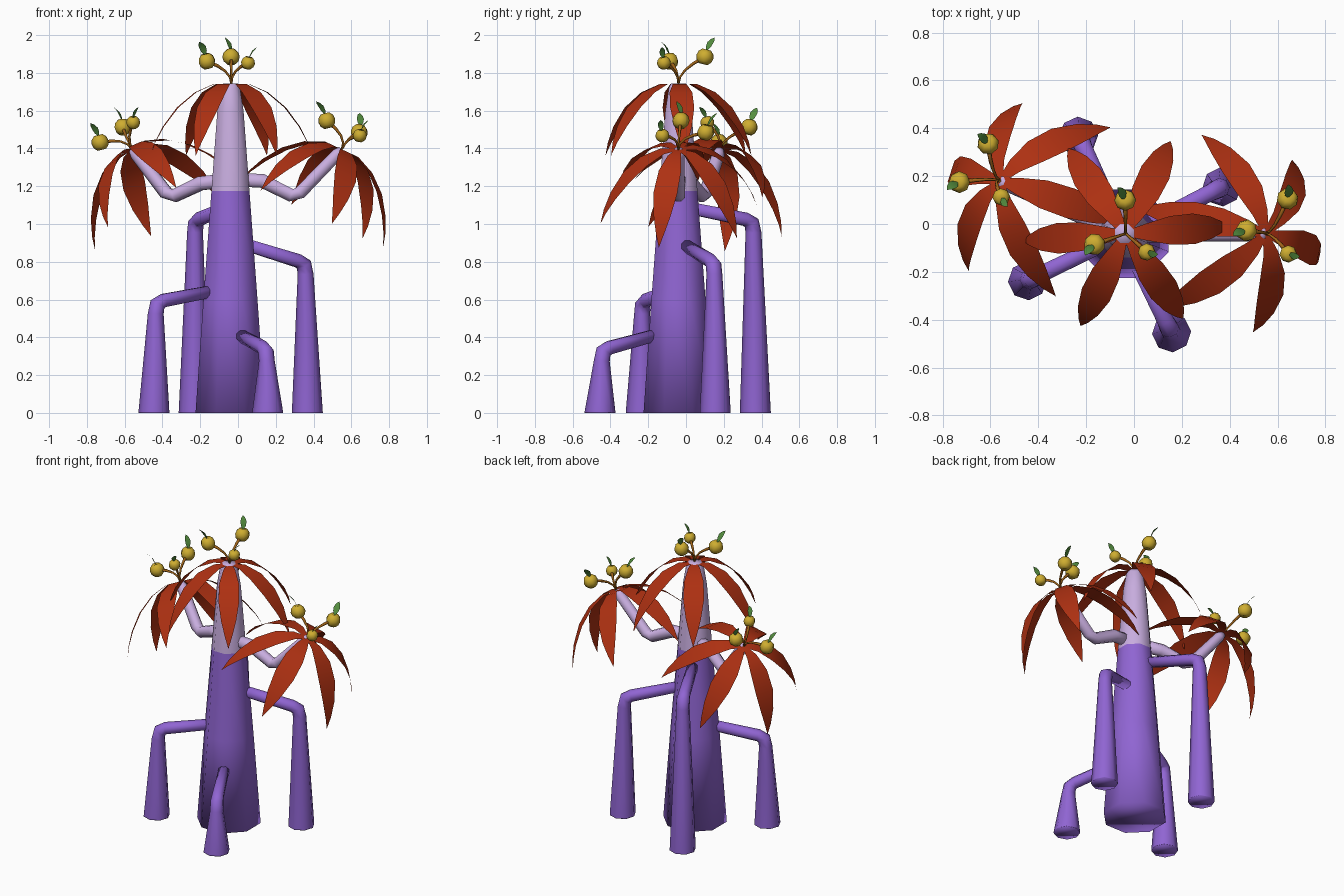
import bpy, bmesh, math
from mathutils import Vector, Matrix

if "Cube" in bpy.data.objects:
    bpy.data.objects.remove(bpy.data.objects["Cube"])


def material(name, rgb):
    m = bpy.data.materials.new(name)
    m.diffuse_color = (*rgb, 1)
    m.use_nodes = True
    m.node_tree.nodes["Principled BSDF"].inputs["Base Color"].default_value = m.diffuse_color
    return m


PURPLE = material("purple bark", (0.28, 0.13, 0.65))
LILAC = material("lilac bark", (0.58, 0.42, 0.74))
RED = material("rust red leaf", (0.42, 0.03, 0.006))
YELLOW = material("yellow fruit", (0.62, 0.42, 0.03))
GREEN = material("green leaf", (0.09, 0.27, 0.05))
BROWN = material("amber stem", (0.36, 0.13, 0.01))


def finish(name, bm, mats, rule=None, smooth=True, recalc=True):
    if recalc:
        bmesh.ops.recalc_face_normals(bm, faces=bm.faces[:])
    for f in bm.faces:
        f.smooth = smooth
        if rule:
            f.material_index = rule(f)
    me = bpy.data.meshes.new(name)
    bm.to_mesh(me)
    bm.free()
    for m in mats:
        me.materials.append(m)
    ob = bpy.data.objects.new(name, me)
    bpy.context.collection.objects.link(ob)
    return ob


def tube(bm, pts, radii, sides=8, normal=None):
    """Sweep a polygon along a path lying in a vertical plane."""
    pts = [Vector(p) for p in pts]
    if normal is None:
        d = pts[-1] - pts[0]
        normal = Vector((-d.y, d.x, 0))
        if normal.length < 1e-5:
            normal = Vector((0, 1, 0))
    n = normal.normalized()
    rings = []
    for i, (p, r) in enumerate(zip(pts, radii)):
        a, b = pts[max(i - 1, 0)], pts[min(i + 1, len(pts) - 1)]
        u = (b - a).normalized().cross(n).normalized()
        ring = []
        for k in range(sides):
            t = 2 * math.pi * (k + 0.5) / sides
            v = p + r * (math.cos(t) * u + math.sin(t) * n)
            ring.append(bm.verts.new((v.x, v.y, max(v.z, 0))))
        rings.append(ring)
    for a, b in zip(rings, rings[1:]):
        for k in range(sides):
            j = (k + 1) % sides
            bm.faces.new((a[k], a[j], b[j], b[k]))
    bm.faces.new(rings[0])
    bm.faces.new(rings[-1])


def limb(name, start, end, steps, mat):
    """steps: (fraction from start to end in plan, height, radius)."""
    bm = bmesh.new()
    s, e = Vector(start), Vector(end)
    pts = [(*s.lerp(e, t), z) for t, z, r in steps]
    tube(bm, pts, [r for t, z, r in steps])
    return finish(name, bm, [mat])


def blade(bm, profile, matrix):
    """Flat bent leaf. profile: (reach, height, half width)."""
    prev = None
    for x, z, w in profile:
        if w == 0:
            cur = [bm.verts.new(matrix @ Vector((x, 0, z)))]
        else:
            cur = [bm.verts.new(matrix @ Vector((x, s * w, z))) for s in (-1, 1)]
        if prev:
            if len(cur) == 1:
                bm.faces.new((prev[0], cur[0], prev[1]))
            else:
                bm.faces.new((prev[0], cur[0], cur[1], prev[1]))
        prev = cur


# trunk: purple below, lilac above
bm = bmesh.new()
tube(bm, [(-0.04, -0.04, z) for z in (0, 0.6, 1.175, 1.6, 1.72, 1.745)],
     [0.2, 0.155, 0.109, 0.075, 0.055, 0.042], normal=Vector((0, 1, 0)))
finish("trunk", bm, [PURPLE, LILAC],
       lambda f: 1 if f.calc_center_median().z > 1.175 else 0)

# stilt roots: start, foot, attach height, knee height
ROOTS = {
    "left_root": ((-0.13, -0.085), (-0.445, -0.237), 0.645, 0.575),
    "front_root": ((0.005, -0.15), (0.157, -0.455), 0.415, 0.325),
    "right_root": ((0.06, 0.0), (0.367, 0.155), 0.885, 0.785),
    "back_root": ((-0.08, 0.04), (-0.232, 0.367), 1.08, 1.005),
}
for name, (s, e, za, zk) in ROOTS.items():
    limb(name, s, e, [(0, za, 0.034), (0.84, zk + 0.02, 0.038), (0.94, zk, 0.042),
                      (0.97, zk - 0.05, 0.042), (1.0, 0.004, 0.082),
                      (1.0, 0.0, 0.082)], PURPLE)

# lilac branches
limb("right_branch", (-0.035, -0.04), (0.55, -0.04),
     [(0.06, 1.235, 0.04), (0.28, 1.228, 0.04), (0.54, 1.152, 0.037),
      (0.62, 1.165, 0.037), (0.96, 1.37, 0.034), (1.0, 1.395, 0.022)], LILAC)
limb("left_branch", (-0.035, -0.04), (-0.56, 0.18),
     [(0.06, 1.23, 0.04), (0.31, 1.215, 0.04), (0.57, 1.15, 0.037),
      (0.66, 1.165, 0.037), (0.96, 1.37, 0.034), (1.0, 1.395, 0.022)], LILAC)

LEAF = [(0.0, 0.0, 0.012), (0.09, 0.0, 0.036), (0.19, -0.045, 0.06),
        (0.285, -0.125, 0.064), (0.36, -0.225, 0.046), (0.405, -0.31, 0.022),
        (0.43, -0.38, 0)]
SPRIG = [(0.0, 0.0, 0.004), (0.006, 0.02, 0.016), (0.014, 0.045, 0.02),
         (0.028, 0.065, 0.013), (0.04, 0.078, 0)]

# crowns: base, tilt direction, tilt, first leaf angle, fruits (x, y, z, radius)
CROWNS = {
    "top": ((-0.035, -0.04, 1.742), 0, 0, 4,
            [(-0.165, -0.085, 1.862, 0.046), (-0.037, 0.1, 1.885, 0.046),
             (0.053, -0.117, 1.853, 0.037)]),
    "right": ((0.55, -0.04, 1.395), 0, 25, 46,
              [(0.47, -0.027, 1.547, 0.046), (0.642, 0.105, 1.485, 0.046),
               (0.645, -0.125, 1.468, 0.037)]),
    "left": ((-0.56, 0.18, 1.395), 155, 29, 8,
             [(-0.61, 0.335, 1.513, 0.046), (-0.73, 0.175, 1.432, 0.046),
              (-0.555, 0.113, 1.537, 0.037)]),
}
for name, (base, direction, tilt, first, fruits) in CROWNS.items():
    base = Vector(base)
    rot = (Matrix.Rotation(math.radians(direction), 4, 'Z')
           @ Matrix.Rotation(math.radians(tilt), 4, 'Y'))
    axis = rot @ Vector((0, 0, 1))

    # six drooping leaves
    bm = bmesh.new()
    for k in range(6):
        blade(bm, LEAF, Matrix.Translation(base) @ rot
              @ Matrix.Rotation(math.radians(first + 60 * k), 4, 'Z'))
    finish(name + "_leaves", bm, [RED], recalc=False)

    stems, sprigs, balls = bmesh.new(), bmesh.new(), bmesh.new()
    for x, y, z, r in fruits:
        c = Vector((x, y, z))
        ctrl = base + axis * 0.075
        # curved stem
        ts = [0, 0.25, 0.5, 0.75, 1]
        path = [base * (1 - t) ** 2 + ctrl * 2 * t * (1 - t) + c * t * t for t in ts]
        tube(stems, path, [0.006, 0.006, 0.007, 0.009, 0.011], 5)
        # dimpled fruit
        out = c - base
        lean = (Matrix.Rotation(math.atan2(out.y, out.x), 4, 'Z')
                @ Matrix.Rotation(0.25, 4, 'Y'))
        place = Matrix.Translation(c) @ lean
        made = bmesh.ops.create_uvsphere(balls, u_segments=8, v_segments=6, radius=r)
        for v in made["verts"]:
            if abs(v.co.z) > 0.98 * r:
                v.co.z *= 0.75
            v.co = place @ v.co
        # green leaf on top
        blade(sprigs, SPRIG, place @ Matrix.Translation((0, 0, r * 0.75))
              @ Matrix.Rotation(math.radians(50), 4, 'Z')
              @ Matrix.Scale(r / 0.046, 4))
    finish(name + "_stems", stems, [BROWN])
    finish(name + "_fruits", balls, [YELLOW])
    finish(name + "_fruit_leaves", sprigs, [GREEN], recalc=False)
